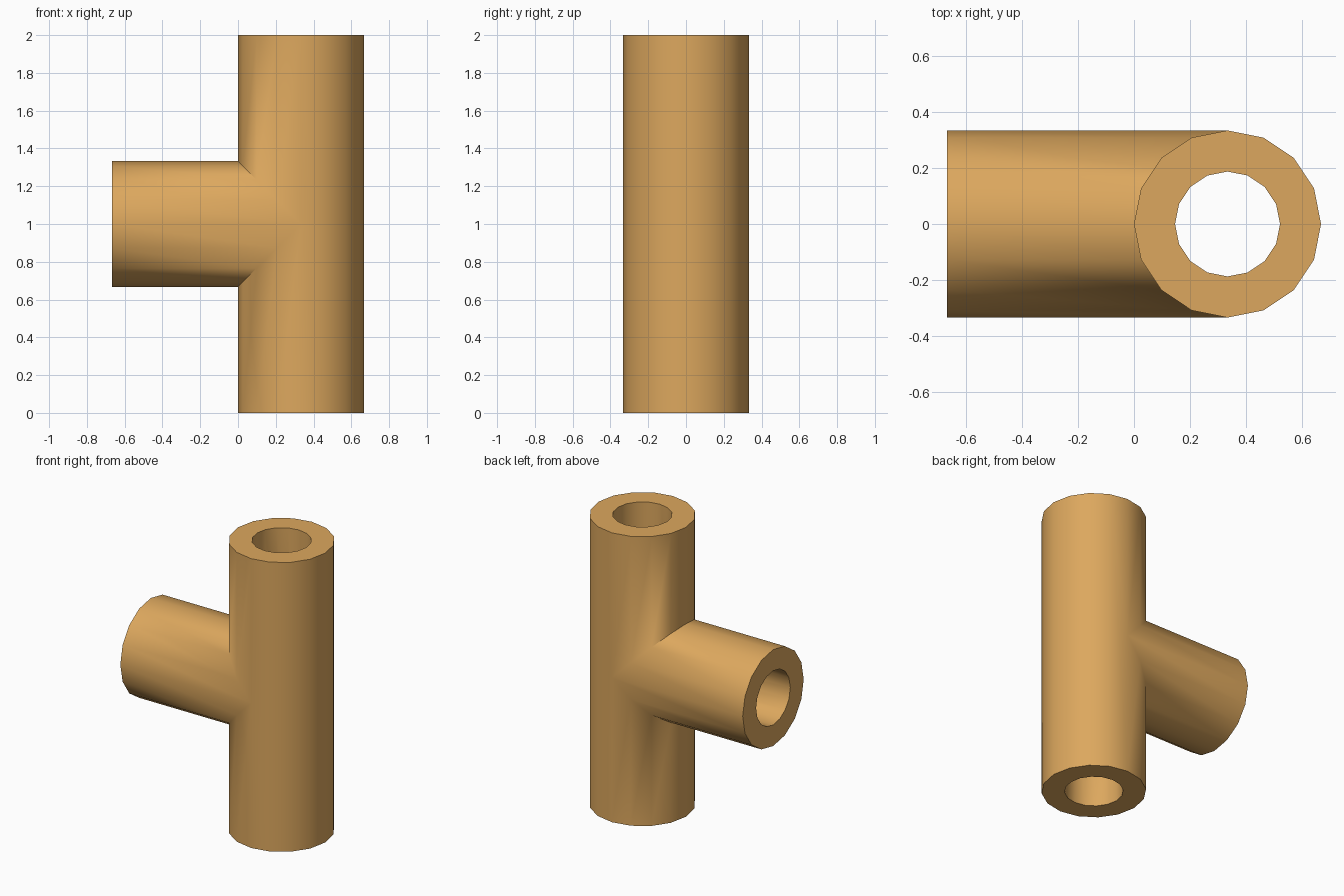
import bpy, bmesh
from math import sin, cos, pi, radians

cube = bpy.data.objects.get("Cube")
if cube:
    bpy.data.objects.remove(cube, do_unlink=True)

SIDES, HALF = 16, 8
RADIUS, BORE = 1 / 3, 0.187
AXIS_X, BRANCH_X = 1 / 3, -2 / 3
HEIGHT, BRANCH_Z = 2.0, 1.0

material = bpy.data.materials.new("warm tan")
color = (0.72, 0.39, 0.112, 1)
material.use_nodes = True
material.diffuse_color = color
material.node_tree.nodes["Principled BSDF"].inputs["Base Color"].default_value = color


def tee_wall(bm, r):
    """Wall of a mitred tee of radius r; returns its three open end rings."""
    bottom, top, end, low, high = [], [], [], [], []
    for i in range(SIDES):
        a = 2 * pi * i / SIDES
        x, y, rise = AXIS_X - r * sin(a), r * cos(a), r * sin(a)
        bottom.append(bm.verts.new((x, y, 0)))
        top.append(bm.verts.new((x, y, HEIGHT)))
        end.append(bm.verts.new((BRANCH_X, y, BRANCH_Z + rise)))
        if i <= HALF:
            high.append(bm.verts.new((x, y, BRANCH_Z + rise)))
            # The upper and lower seams meet at the two sides
            low.append(high[i] if i in (0, HALF) else bm.verts.new((x, y, BRANCH_Z - rise)))

    seam = high + low[HALF - 1:0:-1]
    for i in range(SIDES):
        j = (i + 1) % SIDES
        # Branch tube
        bm.faces.new((end[i], end[j], seam[j], seam[i]))
        if i < HALF:
            # Main tube below and above the branch
            bm.faces.new([bottom[i], bottom[j], low[j]] + ([low[i]]))
            bm.faces.new((high[i], high[j], top[j], top[i]))
        else:
            # Plain far side of the main tube
            right = [high[0]] if j == 0 else []
            left = [high[HALF]] if i == HALF else []
            bm.faces.new([bottom[i], bottom[j]] + right + [top[j], top[i]] + left)
    return bottom, top, end


bm = bmesh.new()
outer = tee_wall(bm, RADIUS)
inner = tee_wall(bm, BORE)

# Flat rims joining the outer wall to the bore
for ring_out, ring_in in zip(outer, inner):
    for i in range(SIDES):
        j = (i + 1) % SIDES
        bm.faces.new((ring_out[i], ring_out[j], ring_in[j], ring_in[i]))

bmesh.ops.recalc_face_normals(bm, faces=bm.faces[:])
mesh = bpy.data.meshes.new("pipe_tee")
bm.to_mesh(mesh)
bm.free()
mesh.materials.append(material)

pipe = bpy.data.objects.new("pipe_tee", mesh)
bpy.context.collection.objects.link(pipe)
bpy.ops.object.select_all(action="DESELECT")
pipe.select_set(True)
bpy.context.view_layer.objects.active = pipe
bpy.ops.object.shade_smooth_by_angle(angle=radians(60))
